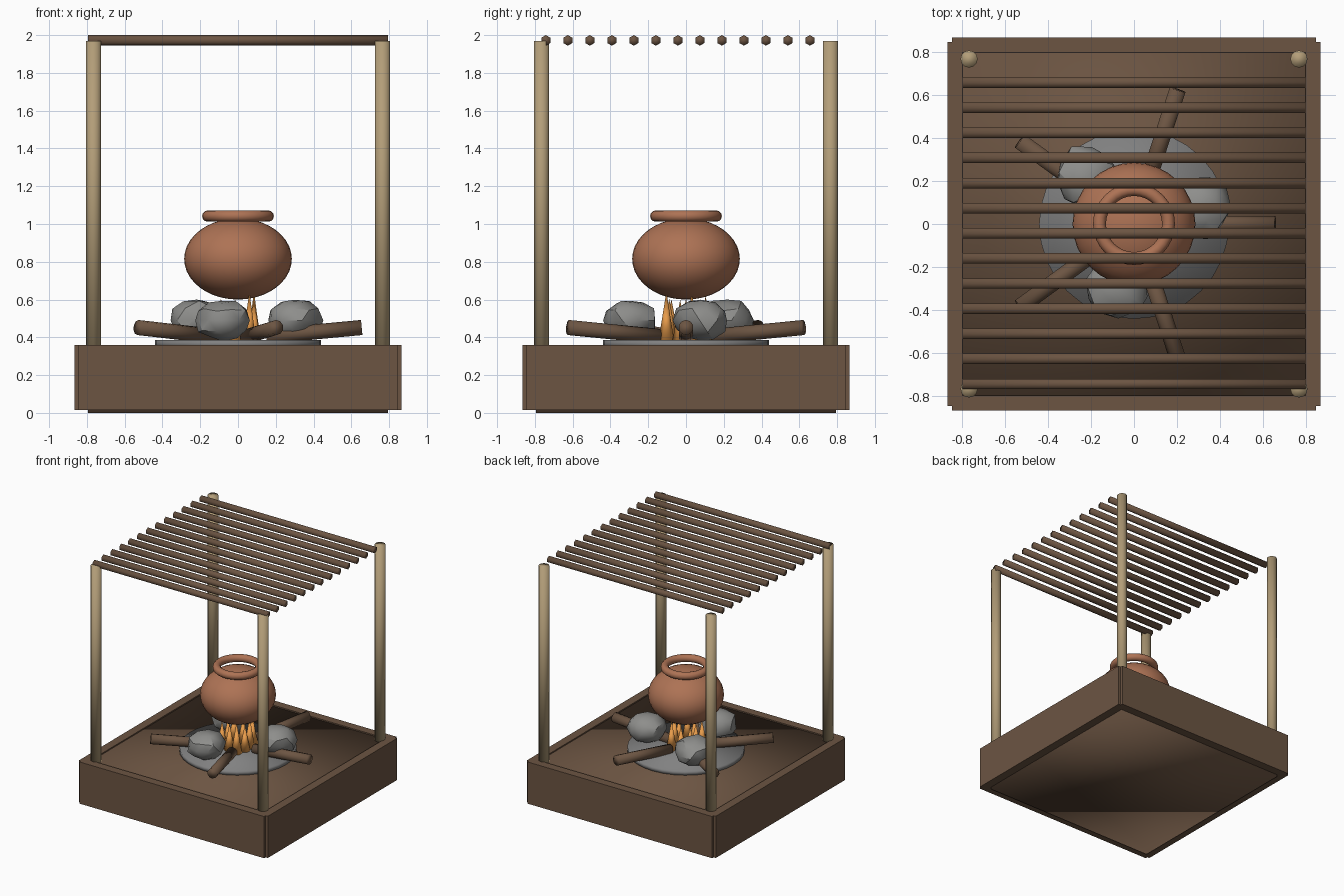
import bpy, math, random
from mathutils import Vector

random.seed(4)
cube = bpy.data.objects.get("Cube")
if cube:
    bpy.data.objects.remove(cube, do_unlink=True)


def material(name, rgb):
    m = bpy.data.materials.new(name)
    m.use_nodes = True
    col = (*rgb, 1)
    m.diffuse_color = col
    m.node_tree.nodes["Principled BSDF"].inputs["Base Color"].default_value = col
    return m


WOOD = material("brown wood", (0.15, 0.09, 0.055))
POLE = material("pale pole wood", (0.45, 0.34, 0.19))
CLAY = material("terracotta", (0.42, 0.17, 0.09))
STONE = material("grey stone", (0.27, 0.27, 0.26))
ASH = material("ash grey", (0.22, 0.22, 0.22))
FIRE = material("flame orange", (0.80, 0.33, 0.07))


def finish(name, mat, smooth=True):
    ob = bpy.context.object
    ob.name = name
    ob.data.materials.append(mat)
    bpy.ops.object.transform_apply(location=False, rotation=False, scale=True)
    if smooth:
        bpy.ops.object.shade_smooth()
    return ob


def box(name, mat, size, loc, smooth=False):
    bpy.ops.mesh.primitive_cube_add(size=1, location=loc)
    bpy.context.object.scale = size
    return finish(name, mat, smooth)


def rod(name, mat, start, end, radius, sides, tip=None):
    """Cylinder (or cone, when tip is given) between two points."""
    a, b = Vector(start), Vector(end)
    d = b - a
    bpy.ops.mesh.primitive_cone_add(
        vertices=sides, radius1=radius, radius2=radius if tip is None else tip,
        depth=d.length, location=(a + b) / 2,
        rotation=d.to_track_quat('Z', 'Y').to_euler())
    return finish(name, mat)


# Earth-filled base: floor block and four side boards
box("floor", WOOD, (1.59, 1.59, 0.35), (0, 0, 0.175), smooth=True)
for s, side in ((-1, "front"), (1, "back")):
    box(side + "_board", WOOD, (1.69, 0.07, 0.345), (0, s * 0.83, 0.1875))
for s, side in ((-1, "right"), (1, "left")):
    box(side + "_board", WOOD, (0.07, 1.69, 0.345), (s * 0.83, 0, 0.1875))

# Corner poles
for sx, side in ((-1, "right"), (1, "left")):
    for sy, end in ((-1, "front"), (1, "back")):
        x, y = sx * 0.765, sy * 0.765
        rod(f"{end}_{side}_pole", POLE, (x, y, 0.3), (x, y, 1.97), 0.04, 12)

# Roof slats
for i in range(13):
    y = -0.742 + i * 0.1165
    rod(f"roof_slat_{i + 1}", WOOD, (-0.795, y, 1.972), (0.795, y, 1.972), 0.028, 6)

# Ash bed
rod("ash_bed", ASH, (0, 0, 0.345), (0, 0, 0.385), 0.44, 32)

# Firewood, radiating and tilted up outwards
for i in range(5):
    a = math.radians(72 * i)
    c, s = math.cos(a), math.sin(a)
    rod(f"log_{i + 1}", WOOD, (0.15 * c, 0.15 * s, 0.405),
        (0.655 * c, 0.655 * s, 0.452), 0.04, 10)

# Hearth stones
for i in range(3):
    a = math.radians(15 + 120 * i)
    bpy.ops.mesh.primitive_ico_sphere_add(
        subdivisions=2, radius=1,
        location=(0.31 * math.cos(a), 0.31 * math.sin(a), 0.49))
    ob = bpy.context.object
    for v in ob.data.vertices:
        v.co *= random.uniform(0.9, 1.06)
    ob.scale = (0.15, 0.15, 0.115)
    ob.rotation_euler.z = a
    finish(f"hearth_stone_{i + 1}", STONE)
    bpy.ops.object.shade_smooth_by_angle(angle=math.radians(30))

# Flames
for i in range(9):
    a = math.radians(40 * i + 20)
    r = 0.12 if i % 2 else 0.09
    x, y = r * math.cos(a), r * math.sin(a)
    rod(f"flame_{i + 1}", FIRE, (x, y, 0.38),
        (x, y, random.uniform(0.59, 0.65)), 0.042, 6, tip=0)

# Clay pot
bpy.ops.mesh.primitive_uv_sphere_add(segments=32, ring_count=20, radius=1,
                                     location=(0, 0, 0.815))
bpy.context.object.scale = (0.285, 0.285, 0.215)
finish("pot_body", CLAY)
bpy.ops.mesh.primitive_torus_add(major_segments=32, minor_segments=12,
                                 major_radius=0.16, minor_radius=0.03,
                                 location=(0, 0, 1.042))
finish("pot_rim", CLAY)
